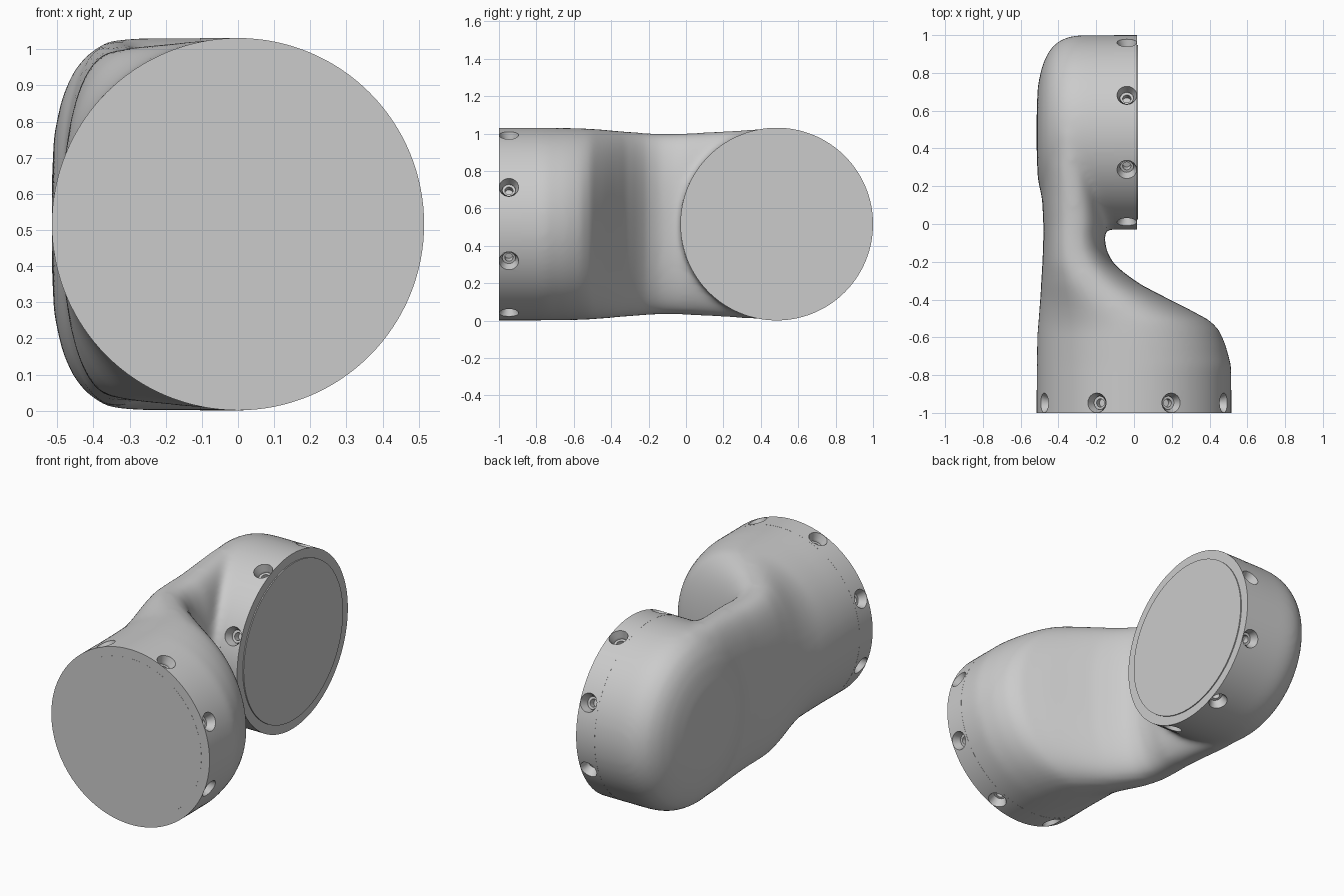
import bpy, bmesh, math
from mathutils import Matrix, Vector

cube = bpy.data.objects.get("Cube")
if cube:
    bpy.data.objects.remove(cube, do_unlink=True)

R, MID, BACK_Y, FACE_X = 0.515, 0.516, 0.485, 0.015

metal = bpy.data.materials.new("grey metal")
metal.use_nodes = True
grey = (0.6, 0.6, 0.6, 1)
metal.diffuse_color = grey
metal.node_tree.nodes["Principled BSDF"].inputs["Base Color"].default_value = grey


def skin(bm, rings):
    """Bridge closed rings of points and cap both ends."""
    loops = [[bm.verts.new(p) for p in ring] for ring in rings]
    n = len(loops[0])
    for a, b in zip(loops, loops[1:]):
        for i in range(n):
            j = (i + 1) % n
            bm.faces.new((a[i], a[j], b[j], b[i]))
    bm.faces.new(loops[0][::-1])
    bm.faces.new(loops[-1])


def lathe(bm, profile, place, sides):
    """Turn (radius, height) pairs about local z, then place them."""
    rings = []
    for r, h in profile:
        angles = [2 * math.pi * i / sides for i in range(sides)]
        rings.append([place @ Vector((r * math.cos(a), r * math.sin(a), h)) for a in angles])
    skin(bm, rings)


def finish(bm, name):
    bmesh.ops.recalc_face_normals(bm, faces=bm.faces)
    mesh = bpy.data.meshes.new(name)
    bm.to_mesh(mesh)
    bm.free()
    mesh.materials.append(metal)
    obj = bpy.data.objects.new(name, mesh)
    bpy.context.collection.objects.link(obj)
    return obj


def smooth(obj):
    bpy.ops.object.select_all(action='DESELECT')
    obj.select_set(True)
    bpy.context.view_layer.objects.active = obj
    bpy.ops.object.shade_smooth_by_angle(angle=math.radians(35))


def bake(obj):
    """Replace the mesh by its modified result."""
    deps = bpy.context.evaluated_depsgraph_get()
    mesh = bpy.data.meshes.new_from_object(obj.evaluated_get(deps))
    obj.modifiers.clear()
    obj.data = mesh


# Local z of each end points out of its flat face
front_end = Matrix.Translation((0, -1, MID)) @ Matrix.Rotation(math.pi / 2, 4, 'X')
back_end = Matrix.Translation((FACE_X, BACK_Y, MID)) @ Matrix.Rotation(math.pi / 2, 4, 'Y')

# Arm sections: y, left edge, right edge, half height, roundness
SECTIONS = [
    (-1.1, -R, R, R, 2), (-0.75, -R, R, R, 2),
    (-0.64, -0.513, 0.485, 0.514, 2), (-0.56, -0.51, 0.45, 0.512, 2),
    (-0.51, -0.505, 0.4, 0.51, 2.05), (-0.44, -0.5, 0.27, 0.505, 2.1),
    (-0.38, -0.495, 0.15, 0.5, 2.2), (-0.32, -0.492, 0.035, 0.495, 2.3),
    (-0.26, -0.488, -0.05, 0.49, 2.4), (-0.21, -0.485, -0.108, 0.486, 2.5),
    (-0.14, -0.482, -0.146, 0.483, 2.5), (-0.07, -0.48, -0.156, 0.483, 2.5),
    (0.0, -0.48, -0.15, 0.485, 2.5), (0.15, -0.487, -0.16, 0.493, 2.4),
    (0.3, -0.497, -0.17, 0.503, 2.3), (BACK_Y, -0.505, -0.15, 0.512, 2.2),
]


def section(y, x0, x1, half, power):
    ring = []
    for i in range(96):
        a = 2 * math.pi * i / 96
        c, s = math.cos(a), math.sin(a)
        x = math.copysign(abs(c) ** (2 / power), c) * (x1 - x0) / 2
        z = math.copysign(abs(s) ** (2 / power), s) * half
        ring.append(((x0 + x1) / 2 + x, y, MID + z))
    return ring


# Blended body: lofted arm fused with the domed drum
bm = bmesh.new()
skin(bm, [section(*s) for s in SECTIONS])
DOME = [(0.01, -0.53), (0.12, -0.53), (0.25, -0.524), (0.35, -0.502), (0.42, -0.472),
        (0.47, -0.432), (0.5, -0.38), (0.512, -0.33), (R, -0.28), (R, 0.1)]
lathe(bm, DOME, back_end, 96)
body = finish(bm, "link_body")
remesh = body.modifiers.new("fuse", 'REMESH')
remesh.mode = 'VOXEL'
remesh.voxel_size = 0.015
relax = body.modifiers.new("relax", 'SMOOTH')
relax.factor, relax.iterations = 0.5, 22
bake(body)

# Trim the body where the collars begin
COLLAR = 0.12
bm = bmesh.new()
bm.from_mesh(body.data)


def trim(faces, place):
    geom = set(faces)
    for f in faces:
        geom.update(f.verts, f.edges)
    out = place.to_3x3() @ Vector((0, 0, 1))
    bmesh.ops.bisect_plane(bm, geom=list(geom), plane_co=place @ Vector((0, 0, -COLLAR)),
                           plane_no=out, clear_outer=True)


trim([f for f in bm.faces if f.calc_center_median().y < -0.5], front_end)
trim([f for f in bm.faces if f.calc_center_median().y > -0.12], back_end)
bm.to_mesh(body.data)
bm.free()
smooth(body)

# Collars with eight stepped screw holes each, and thin end plates
HOLE = [(0.052, 0.02), (0.052, -0.005), (0.036, -0.035), (0.036, -0.05),
        (0.022, -0.05), (0.022, -0.09)]
for name, place, rise in (("front", front_end, 0.0005), ("back", back_end, 0.006)):
    bm = bmesh.new()
    lathe(bm, [(R, -COLLAR), (R, 0)], place, 128)
    collar = finish(bm, name + "_collar")

    bm = bmesh.new()
    for k in range(8):
        turn = Matrix.Rotation(math.radians(22.5 + 45 * k), 4, 'Z')
        radial = Matrix.Translation((R, 0, -0.053)) @ Matrix.Rotation(math.pi / 2, 4, 'Y')
        lathe(bm, HOLE, place @ turn @ radial, 24)
    cutter = finish(bm, name + "_hole_cutter")
    cutter.hide_render = True
    cut = collar.modifiers.new("holes", 'BOOLEAN')
    cut.operation, cut.solver, cut.object = 'DIFFERENCE', 'EXACT', cutter
    bake(collar)
    bpy.data.objects.remove(cutter, do_unlink=True)
    smooth(collar)

    bm = bmesh.new()
    lathe(bm, [(0.462, -0.002), (0.462, rise)], place, 96)
    smooth(finish(bm, name + "_end_plate"))
